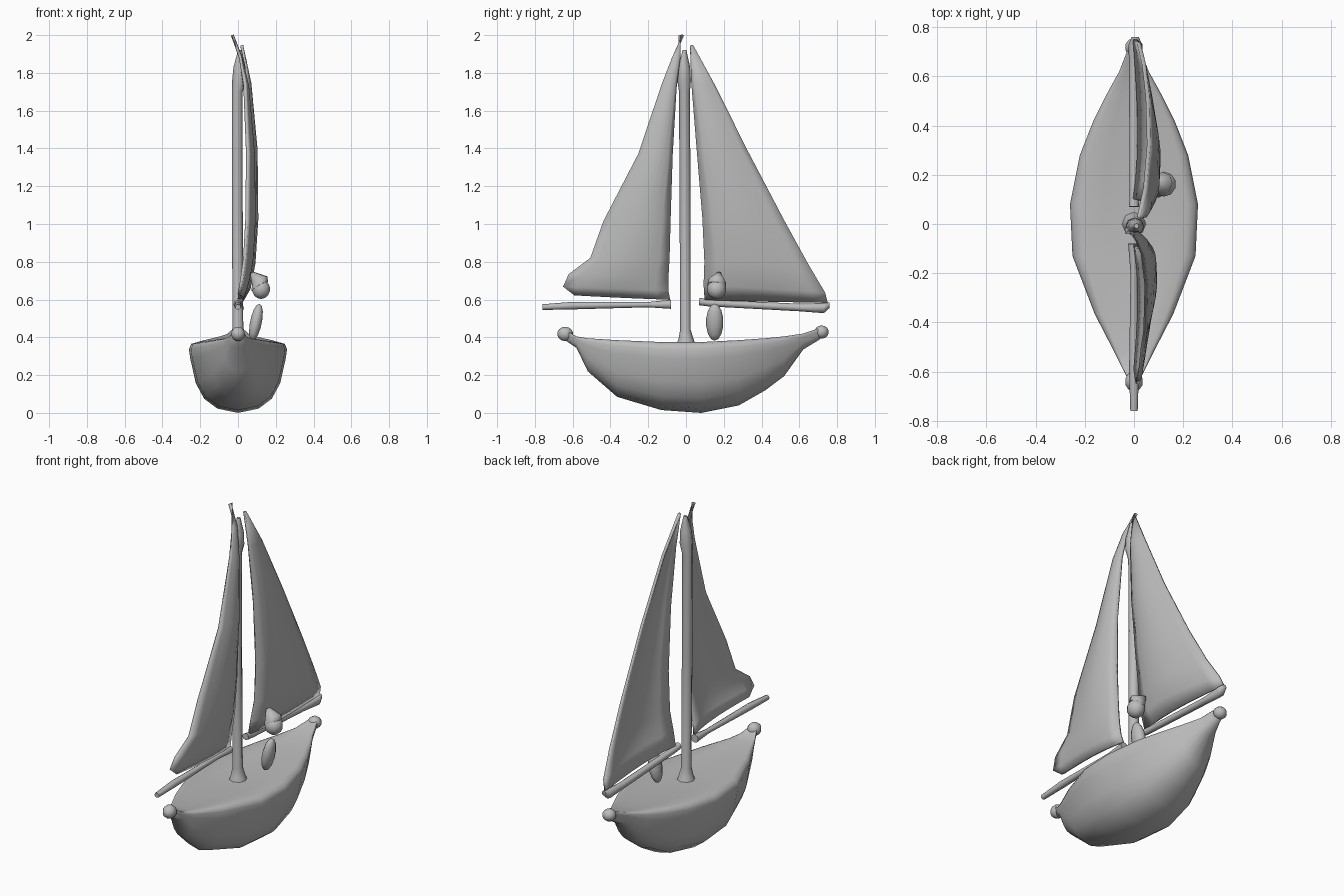
import bpy, bmesh, math
from mathutils import Vector

cube = bpy.data.objects.get("Cube")
if cube:
    bpy.data.objects.remove(cube)

# One plain grey for the whole boat
grey = bpy.data.materials.new("plain grey")
grey.use_nodes = True
tone = (0.5, 0.5, 0.5, 1)
grey.diffuse_color = tone
grey.node_tree.nodes["Principled BSDF"].inputs["Base Color"].default_value = tone


def finish(name, bm, angle=60):
    bmesh.ops.recalc_face_normals(bm, faces=bm.faces)
    mesh = bpy.data.meshes.new(name)
    bm.to_mesh(mesh)
    bm.free()
    mesh.materials.append(grey)
    obj = bpy.data.objects.new(name, mesh)
    bpy.context.collection.objects.link(obj)
    bpy.ops.object.select_all(action="DESELECT")
    obj.select_set(True)
    bpy.context.view_layer.objects.active = obj
    bpy.ops.object.shade_smooth_by_angle(angle=math.radians(angle))
    return obj


def skin(bm, rings, closed=True):
    """Join rows of points with quads, capping both ends of closed rings."""
    rows = [[bm.verts.new(p) for p in ring] for ring in rings]
    count = len(rows[0])
    for a, b in zip(rows, rows[1:]):
        for i in range(count if closed else count - 1):
            j = (i + 1) % count
            bm.faces.new((a[i], a[j], b[j], b[i]))
    if closed:
        bm.faces.new(rows[0])
        bm.faces.new(rows[-1])


def tube(name, path, sides=8):
    """Round spar through (point, radius) stations."""
    points = [Vector(p) for p, r in path]
    axis = (points[-1] - points[0]).normalized()
    side = axis.cross(Vector((1, 0, 0))).normalized()
    up = axis.cross(side)
    turns = [2 * math.pi * i / sides for i in range(sides)]
    bm = bmesh.new()
    skin(bm, [[p + r * (side * math.cos(t) + up * math.sin(t)) for t in turns]
              for p, (_, r) in zip(points, path)])
    return finish(name, bm)


def ball(name, centre, size, lean=0):
    bm = bmesh.new()
    bmesh.ops.create_uvsphere(bm, u_segments=10, v_segments=7, radius=1)
    bmesh.ops.scale(bm, vec=size, verts=bm.verts)
    obj = finish(name, bm)
    obj.location = centre
    obj.rotation_euler.y = lean
    return obj


# Hull: stations of (y, half width, keel height, deck height)
stations = [(-0.64, 0.02, 0.385, 0.44), (-0.58, 0.05, 0.345, 0.405),
            (-0.52, 0.08, 0.22, 0.395), (-0.365, 0.16, 0.085, 0.385),
            (-0.13, 0.25, 0.015, 0.375), (0.08, 0.26, 0, 0.375),
            (0.28, 0.22, 0.04, 0.385), (0.42, 0.165, 0.12, 0.395),
            (0.52, 0.115, 0.195, 0.405), (0.62, 0.06, 0.335, 0.42),
            (0.71, 0.025, 0.39, 0.45)]
half = [(0.45, 0.98), (0.82, 1), (0.95, 0.975), (1, 0.9), (0.97, 0.76),
        (0.86, 0.42), (0.69, 0.2), (0.42, 0.06)]
section = [(0, 0.98)] + half + [(0, 0)] + [(-x, z) for x, z in reversed(half)]
bm = bmesh.new()
skin(bm, [[(w * x, y, low + (top - low) * z) for x, z in section]
          for y, w, low, top in stations])
finish("hull", bm)

# Rounded knobs on both ends of the hull
ball("bow_knob", (0, -0.64, 0.418), (0.038, 0.042, 0.038))
ball("stern_knob", (0, 0.718, 0.428), (0.038, 0.038, 0.035))

# Mast with a flared foot and tapered head, and the two booms
tube("mast", [((0, 0, 0.35), 0.055), ((0, 0, 0.39), 0.04), ((0, -0.003, 0.44), 0.028),
              ((-0.004, -0.005, 1.1), 0.029), ((-0.004, -0.008, 1.7), 0.029),
              ((0.005, -0.01, 1.76), 0.036), ((0.008, -0.01, 1.83), 0.032),
              ((0.01, -0.008, 1.92), 0.01)])
tube("front_boom", [((0, -0.76, 0.56), 0.015), ((0, -0.6, 0.568), 0.02),
                    ((0, -0.2, 0.573), 0.014), ((0, -0.08, 0.575), 0.024)])
tube("rear_boom", [((0, 0.07, 0.59), 0.02), ((0, 0.12, 0.582), 0.018),
                   ((0, 0.6, 0.558), 0.02), ((0.005, 0.73, 0.555), 0.027),
                   ((0.005, 0.76, 0.57), 0.015)])


def sail(name, rows, belly):
    """Rows of (mast edge, free edge, sideways shift, fullness)."""
    columns = 8
    grid = []
    for inner, outer, shift, full in rows:
        a, b = Vector(inner), Vector(outer)
        line = []
        for i in range(columns + 1):
            s = i / columns
            p = a.lerp(b, s)
            line.append((shift + belly * full * math.sin(math.pi * s ** 0.8), p.x, p.y))
        grid.append(line)
    bm = bmesh.new()
    skin(bm, grid, closed=False)
    obj = finish(name, bm)
    thick = obj.modifiers.new("thickness", "SOLIDIFY")
    thick.thickness = 0.016
    thick.offset = 0
    return obj


sail("front_sail", [
    ((-0.035, 2.0), (-0.015, 2.0), -0.03, 0),
    ((-0.035, 1.88), (-0.07, 1.88), 0.012, 0.1),
    ((-0.055, 1.72), (-0.125, 1.74), 0.035, 0.4),
    ((-0.075, 1.37), (-0.25, 1.37), 0.05, 0.8),
    ((-0.085, 1.03), (-0.435, 1.015), 0.046, 1),
    ((-0.09, 0.82), (-0.505, 0.82), 0.035, 1),
    ((-0.095, 0.72), (-0.62, 0.735), 0.024, 0.9),
    ((-0.095, 0.65), (-0.65, 0.67), 0.014, 0.7),
    ((-0.085, 0.6), (-0.59, 0.625), 0.005, 0.4)], 0.04)
sail("rear_sail", [
    ((0.025, 1.945), (0.035, 1.945), 0.02, 0),
    ((0.032, 1.75), (0.15, 1.735), 0.045, 0.4),
    ((0.06, 1.4), (0.325, 1.385), 0.06, 0.8),
    ((0.09, 1.03), (0.52, 1.015), 0.055, 1),
    ((0.1, 0.8), (0.65, 0.78), 0.04, 1),
    ((0.095, 0.68), (0.735, 0.64), 0.02, 0.9),
    ((0.1, 0.6), (0.75, 0.585), 0.003, 0.4)], 0.045)

# Sailor standing beside the rear sail
ball("sailor_body", (0.095, 0.152, 0.48), (0.033, 0.046, 0.1), 0.2)
ball("sailor_head", (0.122, 0.162, 0.655), (0.05, 0.052, 0.052))
tube("sailor_cap", [((0.115, 0.162, 0.67), 0.05), ((0.115, 0.165, 0.7), 0.047),
                    ((0.075, 0.175, 0.74), 0.012)])
